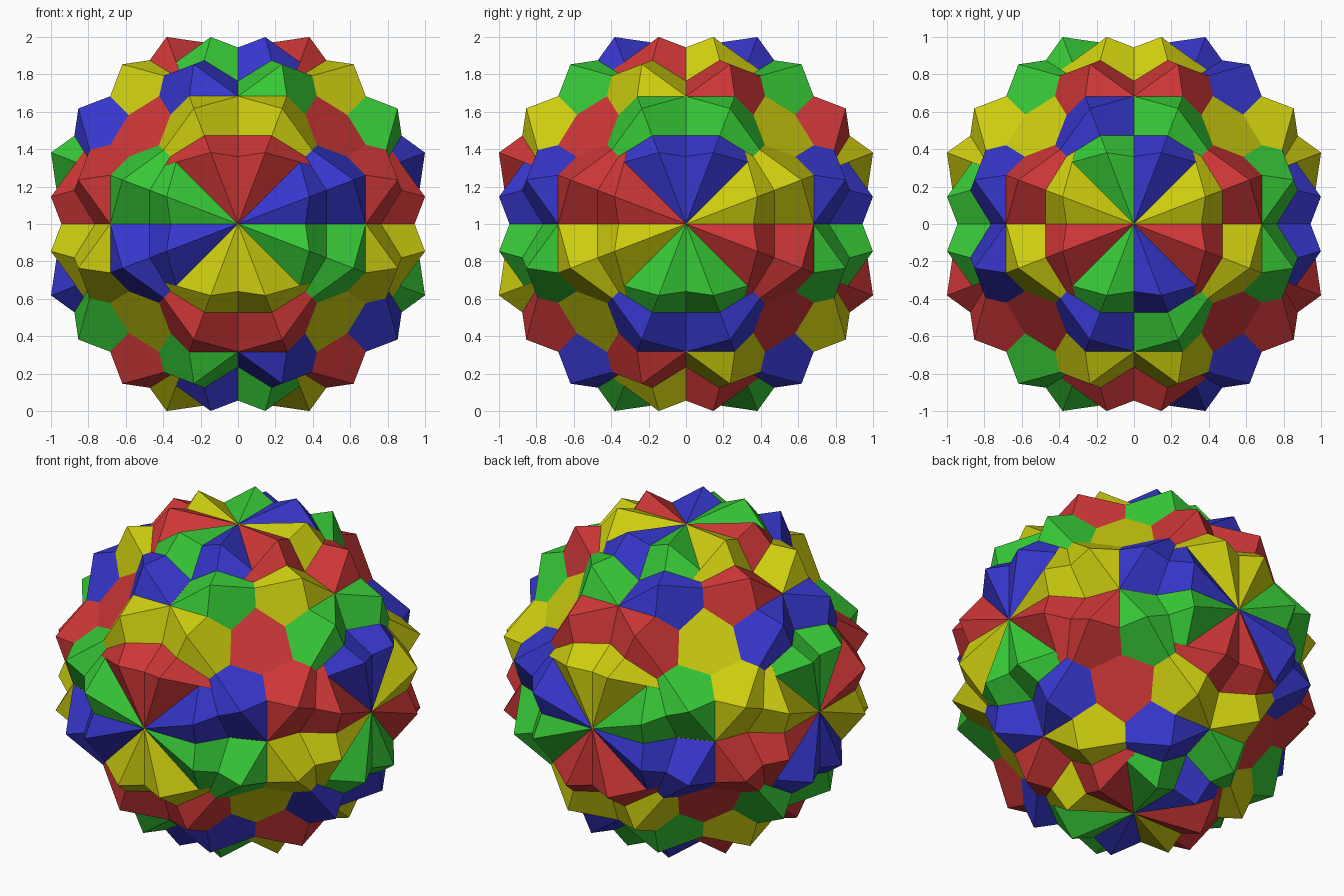
import bpy, bmesh, math
from mathutils import Matrix, Vector

if "Cube" in bpy.data.objects:
    bpy.data.objects.remove(bpy.data.objects["Cube"])

PHI = (1 + math.sqrt(5)) / 2
HALF = 2 / PHI ** 2                              # distance of the square faces from the centre
TURN = math.acos((3 * PHI / 2 - 1) / 2)          # about 44.48 degrees around a cube diagonal


def material(name, rgb):
    m = bpy.data.materials.new(name)
    m.diffuse_color = (*rgb, 1)
    m.use_nodes = True
    m.node_tree.nodes["Principled BSDF"].inputs["Base Color"].default_value = m.diffuse_color
    return m


RED = material("red", (0.61, 0.038, 0.038))
YELLOW = material("yellow", (0.61, 0.61, 0.005))
GREEN = material("green", (0.038, 0.59, 0.038))
BLUE = material("blue", (0.038, 0.038, 0.61))


def cuboctahedron(name, axis, angle, size, mat):
    """Cuboctahedron turned around a diagonal axis through the centre."""
    bm = bmesh.new()
    for i in range(3):
        for a in (-size, size):
            for b in (-size, size):
                p = [0, 0, 0]
                p[i], p[(i + 1) % 3] = a, b
                bm.verts.new(p)
    bmesh.ops.convex_hull(bm, input=bm.verts[:])
    # merge the split squares back into single faces
    bmesh.ops.dissolve_limit(bm, angle_limit=0.02, verts=bm.verts[:], edges=bm.edges[:])
    bmesh.ops.recalc_face_normals(bm, faces=bm.faces[:])
    bm.transform(Matrix.Translation((0, 0, 1)) @ Matrix.Rotation(angle, 4, axis))
    me = bpy.data.meshes.new(name)
    bm.to_mesh(me)
    bm.free()
    me.materials.append(mat)
    ob = bpy.data.objects.new(name, me)
    bpy.context.collection.objects.link(ob)


# Each of the four diagonals carries two solids, turned in opposite directions
for sx in (1, -1):
    for sy in (1, -1):
        axis = Vector((sx, sy, 1)).normalized()
        turn = TURN * sx * sy
        side = ("right" if sx > 0 else "left") + "_" + ("back" if sy > 0 else "front")
        # a hair smaller, so the shared triangle planes do not flicker
        cuboctahedron("forward_turned_solid_" + side, axis, turn, HALF * 0.9995,
                      BLUE if sx > 0 else GREEN)
        cuboctahedron("backward_turned_solid_" + side, axis, -turn, HALF,
                      YELLOW if sy > 0 else RED)
